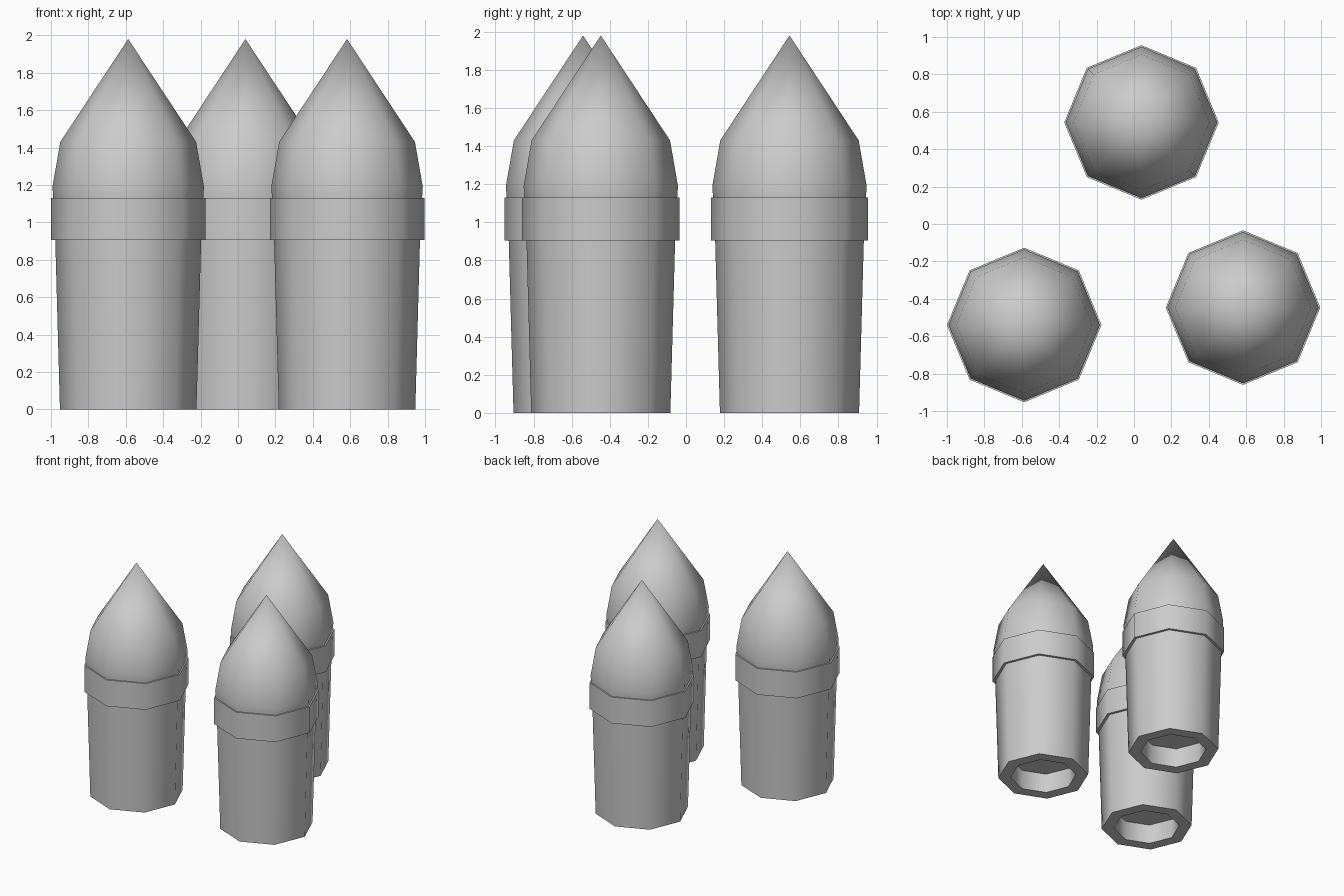
import bpy, bmesh, math

if "Cube" in bpy.data.objects:
    bpy.data.objects.remove(bpy.data.objects["Cube"])

SIDES = 8
POSITIONS = [(-0.587, -0.54), (0.04, 0.543), (0.583, -0.447)]

metal = bpy.data.materials.new("light grey metal")
metal.diffuse_color = (0.6, 0.6, 0.6, 1)
metal.use_nodes = True
metal.node_tree.nodes["Principled BSDF"].inputs["Base Color"].default_value = metal.diffuse_color


def lathe(name, profile, location):
    """Spin a (radius, z) profile into eight sides; radius 0 closes to a point."""
    bm = bmesh.new()
    rings = []
    for r, z in profile:
        if r == 0:
            rings.append([bm.verts.new((0, 0, z))] * SIDES)
        else:
            rings.append([bm.verts.new((r * math.cos(math.tau * i / SIDES),
                                        r * math.sin(math.tau * i / SIDES), z))
                          for i in range(SIDES)])
    for a, b in zip(rings, rings[1:]):
        for i in range(SIDES):
            j = (i + 1) % SIDES
            bm.faces.new(dict.fromkeys((a[i], a[j], b[j], b[i])))
    bmesh.ops.recalc_face_normals(bm, faces=bm.faces)
    mesh = bpy.data.meshes.new(name)
    bm.to_mesh(mesh)
    bm.free()
    mesh.materials.append(metal)
    obj = bpy.data.objects.new(name, mesh)
    obj.location = (*location, 0)
    bpy.context.collection.objects.link(obj)
    bpy.ops.object.select_all(action='DESELECT')
    obj.select_set(True)
    bpy.context.view_layer.objects.active = obj
    bpy.ops.object.shade_smooth_by_angle(angle=math.radians(50))
    return obj


# Pointed shell with a recessed base
SHELL = [(0, 0.17), (0.265, 0.17), (0.265, 0), (0.365, 0), (0.39, 0.905),
         (0.413, 0.905), (0.413, 1.13), (0.401, 1.13), (0.405, 1.19),
         (0.363, 1.43), (0, 1.98)]

for n, pos in enumerate(POSITIONS, 1):
    lathe(f"pointed_shell_{n}", SHELL, pos)
